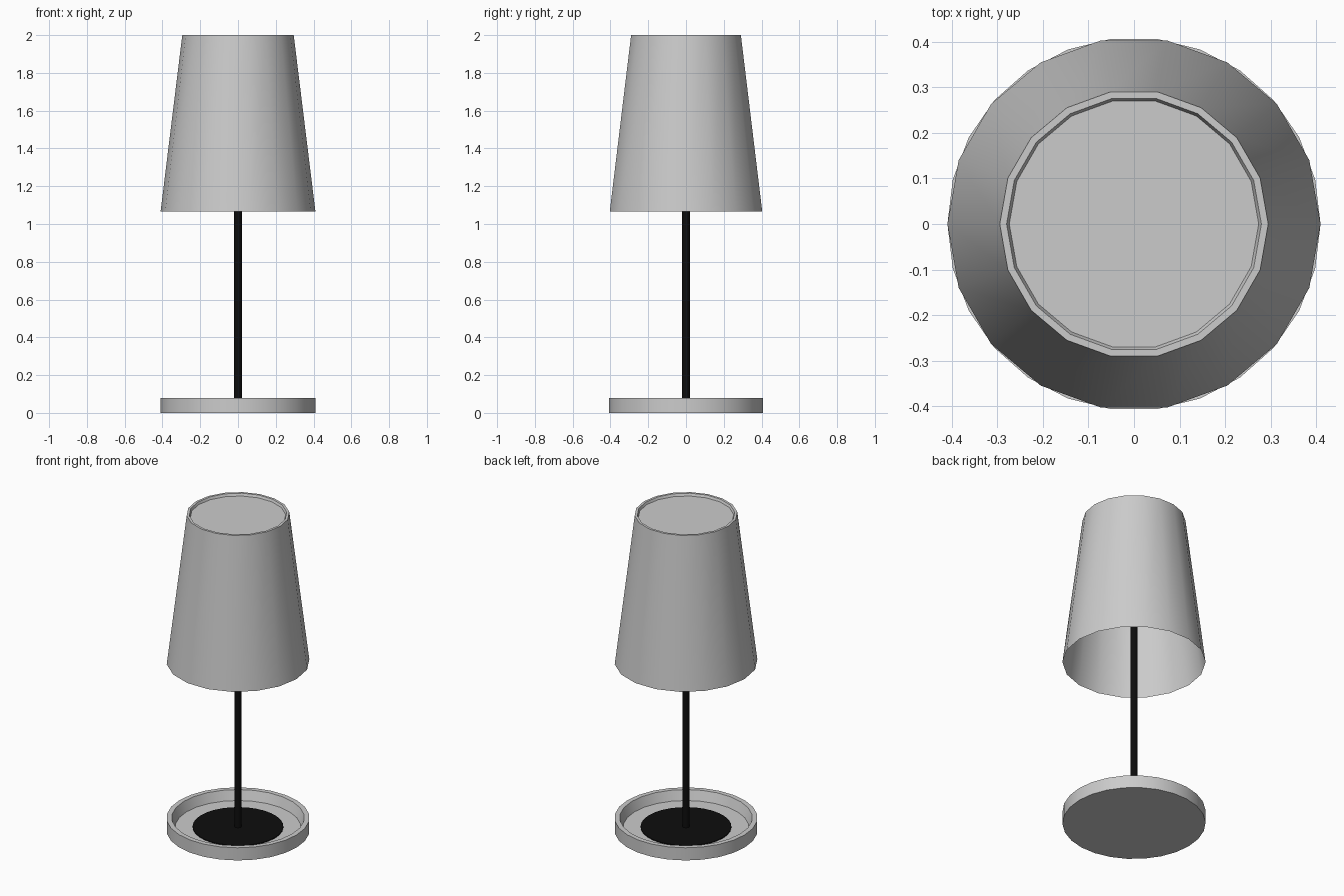
import bpy, bmesh, math

if "Cube" in bpy.data.objects:
    bpy.data.objects.remove(bpy.data.objects["Cube"])


def lathe(name, profile, sides, mat=None):
    """Revolve (radius, z) points around z; radius 0 closes to a flat cap."""
    bm = bmesh.new()
    rings = []
    for r, z in profile:
        if r == 0:
            continue
        rings.append([bm.verts.new((r * math.cos(2 * math.pi * i / sides),
                                    r * math.sin(2 * math.pi * i / sides), z))
                      for i in range(sides)])
    for a, b in zip(rings, rings[1:]):
        for i in range(sides):
            j = (i + 1) % sides
            bm.faces.new((a[i], a[j], b[j], b[i]))
    if profile[0][0] == 0:
        bm.faces.new(rings[0][::-1])
    if profile[-1][0] == 0:
        bm.faces.new(rings[-1])
    me = bpy.data.meshes.new(name)
    bm.to_mesh(me)
    bm.free()
    ob = bpy.data.objects.new(name, me)
    bpy.context.collection.objects.link(ob)
    if mat:
        me.materials.append(mat)
    bpy.ops.object.select_all(action='DESELECT')
    ob.select_set(True)
    bpy.context.view_layer.objects.active = ob
    bpy.ops.object.shade_smooth_by_angle(angle=math.radians(30))
    return ob


black = bpy.data.materials.new("black")
black.diffuse_color = (0.004, 0.004, 0.004, 1)
black.use_nodes = True
black.node_tree.nodes["Principled BSDF"].inputs["Base Color"].default_value = black.diffuse_color

# Dished base tray
lathe("base", [(0, 0), (0.41, 0), (0.41, 0.08), (0.38, 0.08),
               (0.36, 0.02), (0, 0.02)], 26)

# Black foot plate with the slim stem rising from it
lathe("stem", [(0, 0.015), (0.26, 0.015), (0.26, 0.025), (0.021, 0.025),
               (0.021, 1.98), (0, 1.98)], 32, black)

# Tapered shade, open below, with a shallow recessed top
lathe("shade", [(0.41, 1.065), (0.295, 2.0), (0.28, 2.0),
                (0.274, 1.985), (0, 1.985)], 18)
